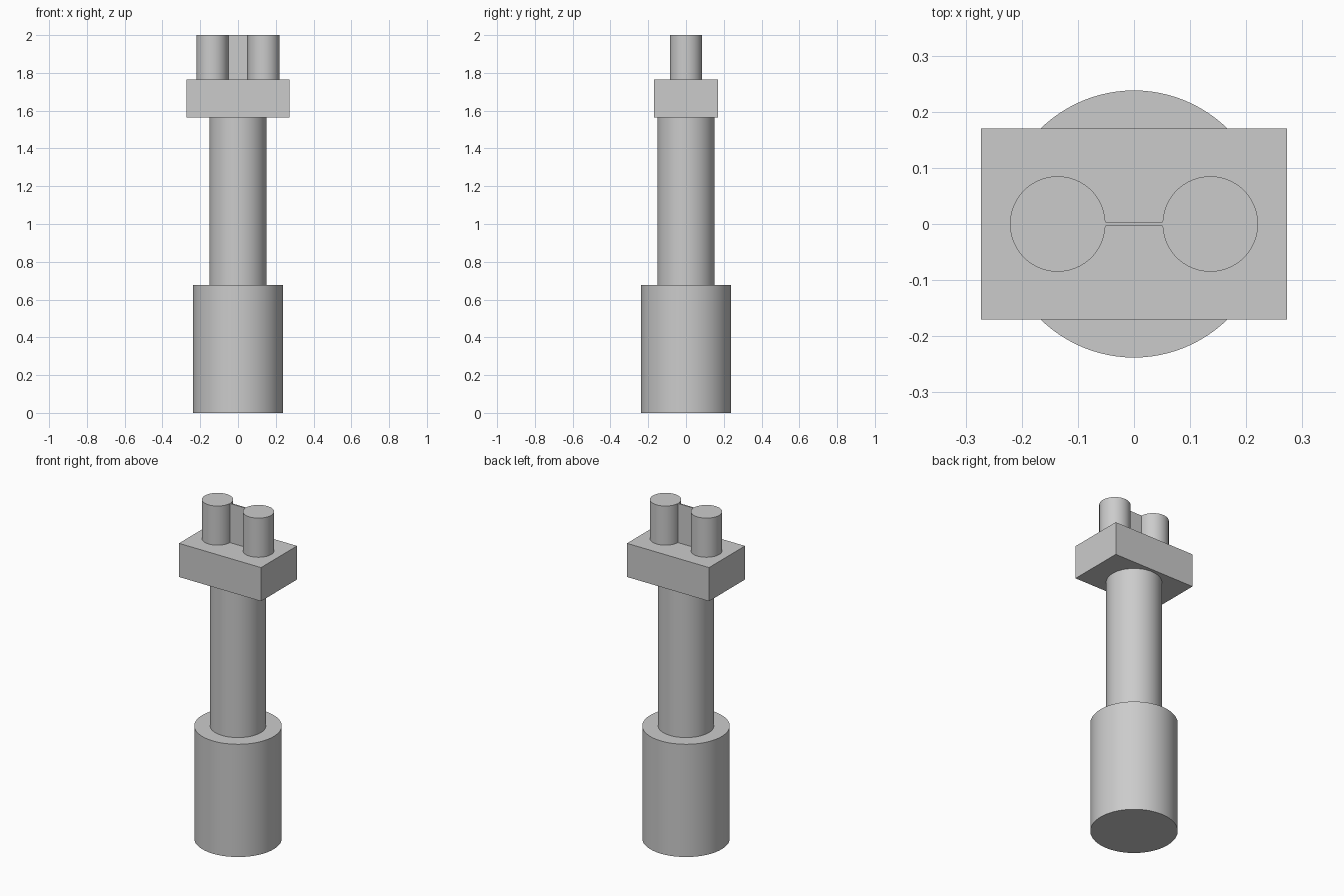
import bpy
import math

cube = bpy.data.objects.get("Cube")
if cube:
    bpy.data.objects.remove(cube, do_unlink=True)

grey = bpy.data.materials.new("plain_grey")
grey.use_nodes = True
colour = (0.6, 0.6, 0.6, 1)
grey.diffuse_color = colour
grey.node_tree.nodes["Principled BSDF"].inputs["Base Color"].default_value = colour


def finish(name):
    obj = bpy.context.object
    obj.name = obj.data.name = name
    obj.data.materials.append(grey)
    return obj


def cylinder(name, radius, z0, z1, x=0):
    bpy.ops.mesh.primitive_cylinder_add(
        vertices=96, radius=radius, depth=z1 - z0, location=(x, 0, (z0 + z1) / 2))
    bpy.ops.object.shade_smooth_by_angle(angle=math.radians(30))
    return finish(name)


def box(name, width, depth, z0, z1):
    bpy.ops.mesh.primitive_cube_add(size=1, location=(0, 0, (z0 + z1) / 2))
    obj = finish(name)
    obj.scale = (width, depth, z1 - z0)
    bpy.ops.object.transform_apply(location=False, rotation=False, scale=True)
    return obj


BASE_TOP, SHAFT_TOP, BLOCK_TOP, TOP = 0.677, 1.563, 1.765, 2.0

# Handle and shaft
cylinder("base", 0.238, 0, BASE_TOP)
cylinder("shaft", 0.152, BASE_TOP, SHAFT_TOP)

# Head block
box("head_block", 0.545, 0.341, SHAFT_TOP, BLOCK_TOP)

# Twin pins joined by a thin web
for side, x in (("right", -0.136), ("left", 0.136)):
    cylinder(side + "_pin", 0.085, BLOCK_TOP, TOP, x)
box("pin_web", 0.108, 0.008, BLOCK_TOP, TOP)
